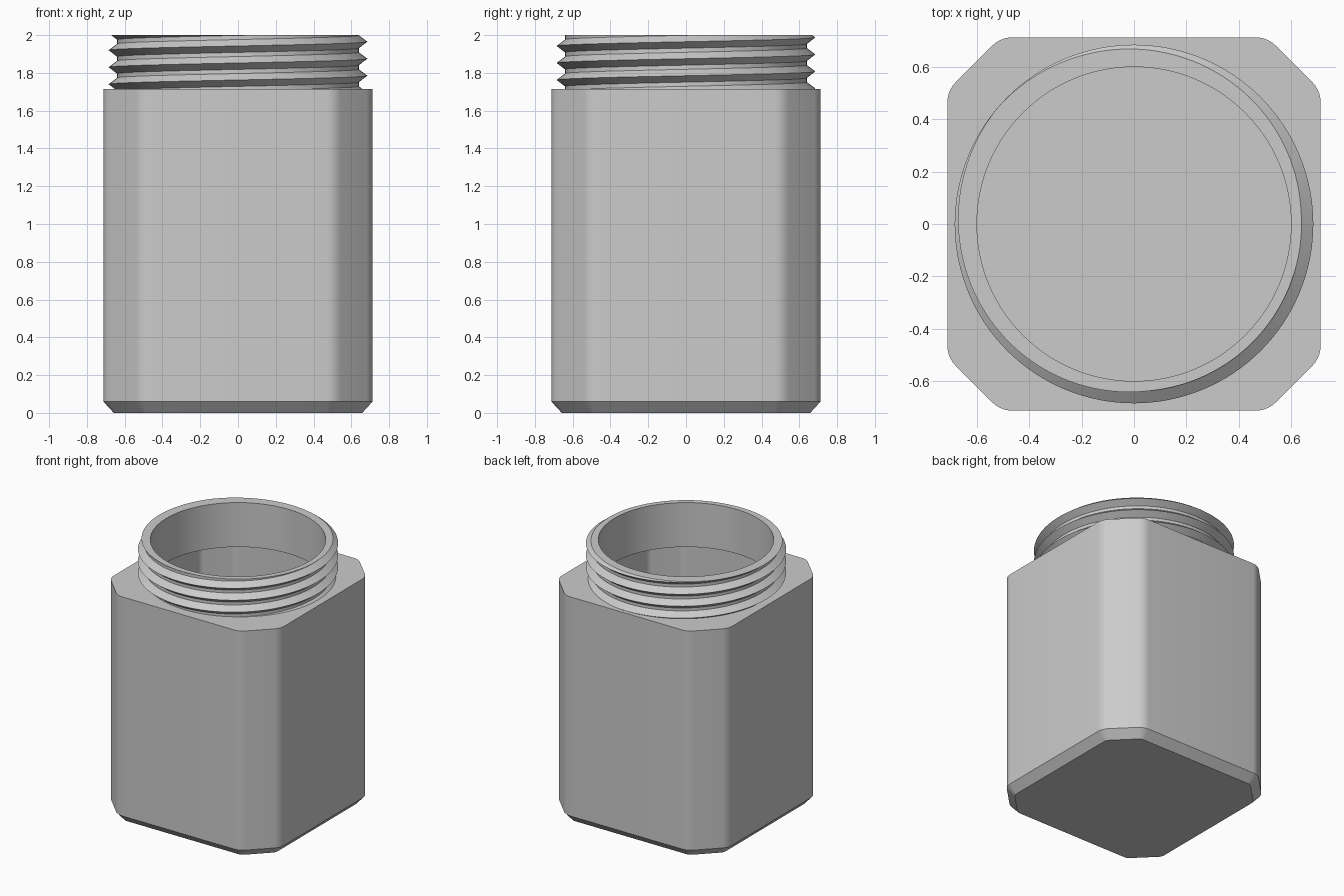
import bpy, bmesh, math

if "Cube" in bpy.data.objects:
    bpy.data.objects.remove(bpy.data.objects["Cube"])

HALF, CORNER, FILLET = 0.713, 0.51, 0.11     # chamfered square outline
WALL, SHOULDER, TOP = 0.05, 1.715, 2.0
BORE, ROOT, CREST = 0.60, 0.64, 0.685        # neck radii
PITCH, FLANK = 0.09, 0.034                   # thread pitch and half width
STEPS = 128

grey = bpy.data.materials.new("light_grey")
grey.use_nodes = True
grey.diffuse_color = (0.6, 0.6, 0.6, 1)
grey.node_tree.nodes["Principled BSDF"].inputs["Base Color"].default_value = (0.6, 0.6, 0.6, 1)


def outline(inset):
    """Square with chamfered, softly rounded corners, moved inward by inset."""
    t = math.tan(math.pi / 8)
    half, corner = HALF - inset, CORNER - inset * t
    r = max(FILLET - inset, 0.05)
    tangent = r * t
    # arc at the +x end of the chamfer, mirrored across the diagonal
    arc = [(half - r + r * math.cos(a), corner - tangent + r * math.sin(a))
           for a in (math.pi / 4 * i / 5 for i in range(6))]
    arc += [(y, x) for x, y in reversed(arc)]
    pts = []
    for q in range(4):
        c, s = [(1, 0), (0, 1), (-1, 0), (0, -1)][q]
        pts += [(x * c - y * s, x * s + y * c) for x, y in arc]
    return pts


def circle(radius):
    return [(radius * math.cos(2 * math.pi * i / STEPS),
             radius * math.sin(2 * math.pi * i / STEPS)) for i in range(STEPS)]


def ring(bm, pts, z):
    return [bm.verts.new((x, y, z)) for x, y in pts]


def skin(bm, a, b):
    n = len(a)
    for i in range(n):
        j = (i + 1) % n
        bm.faces.new((a[i], a[j], b[j], b[i]))


def loop_edges(bm, loop):
    edges = []
    for i, v in enumerate(loop):
        w = loop[(i + 1) % len(loop)]
        edges.append(bm.edges.get((v, w)) or bm.edges.new((v, w)))
    return edges


def finish(bm, name):
    bmesh.ops.remove_doubles(bm, verts=bm.verts, dist=0.00005)
    bmesh.ops.recalc_face_normals(bm, faces=bm.faces)
    mesh = bpy.data.meshes.new(name)
    bm.to_mesh(mesh)
    bm.free()
    mesh.materials.append(grey)
    obj = bpy.data.objects.new(name, mesh)
    bpy.context.collection.objects.link(obj)
    bpy.ops.object.select_all(action='DESELECT')
    obj.select_set(True)
    bpy.context.view_layer.objects.active = obj
    bpy.ops.object.shade_smooth_by_angle(angle=math.radians(30))


# Jar body: outer shell, inner cavity, shoulder and ceiling around the bore
bm = bmesh.new()
hole_loops = []
for inset, base, chamfer_top, top in ((0, 0, 0.06, SHOULDER),
                                      (WALL, WALL, 0.09, SHOULDER - WALL)):
    rings = [ring(bm, outline(inset + 0.055), base),
             ring(bm, outline(inset), chamfer_top),
             ring(bm, outline(inset), top)]
    bm.faces.new(rings[0])
    skin(bm, rings[0], rings[1])
    skin(bm, rings[1], rings[2])
    hole = ring(bm, circle(BORE), top)
    bmesh.ops.triangle_fill(bm, use_beauty=True,
                            edges=loop_edges(bm, rings[2]) + loop_edges(bm, hole))
    hole_loops.append(hole)
skin(bm, *hole_loops)
finish(bm, "jar_body")


# Threaded neck: columns of profile points that climb one pitch per turn
def thread_radius(z, crest_z):
    d = (z - crest_z + PITCH / 2) % PITCH - PITCH / 2
    return ROOT + (CREST - ROOT) * max(0, 1 - abs(d) / FLANK)


bm = bmesh.new()
columns = []
for i in range(STEPS + 1):
    turn = i / STEPS
    angle = 2 * math.pi * turn
    crest_z = 1.605 + PITCH * turn
    profile = [(BORE, SHOULDER), (ROOT, SHOULDER)]
    for k in range(6):
        for offset in (-FLANK, 0, FLANK):
            z = min(max(crest_z + k * PITCH + offset, SHOULDER), TOP)
            profile.append((thread_radius(z, crest_z), z))
    profile += [(thread_radius(TOP, crest_z), TOP), (BORE, TOP), (BORE, SHOULDER)]
    columns.append([bm.verts.new((r * math.cos(angle), r * math.sin(angle), z))
                    for r, z in profile])
for a, b in zip(columns, columns[1:]):
    for j in range(len(a) - 1):
        bm.faces.new((a[j], b[j], b[j + 1], a[j + 1]))
# the underside rests on the shoulder and needs no faces
bmesh.ops.delete(bm, context='FACES_ONLY',
                 geom=[f for f in bm.faces if all(v.co.z < SHOULDER + 0.0001 for v in f.verts)])
bmesh.ops.delete(bm, context='VERTS', geom=[v for v in bm.verts if not v.link_faces])
bmesh.ops.delete(bm, context='EDGES', geom=[e for e in bm.edges if not e.link_faces])
finish(bm, "threaded_neck")
